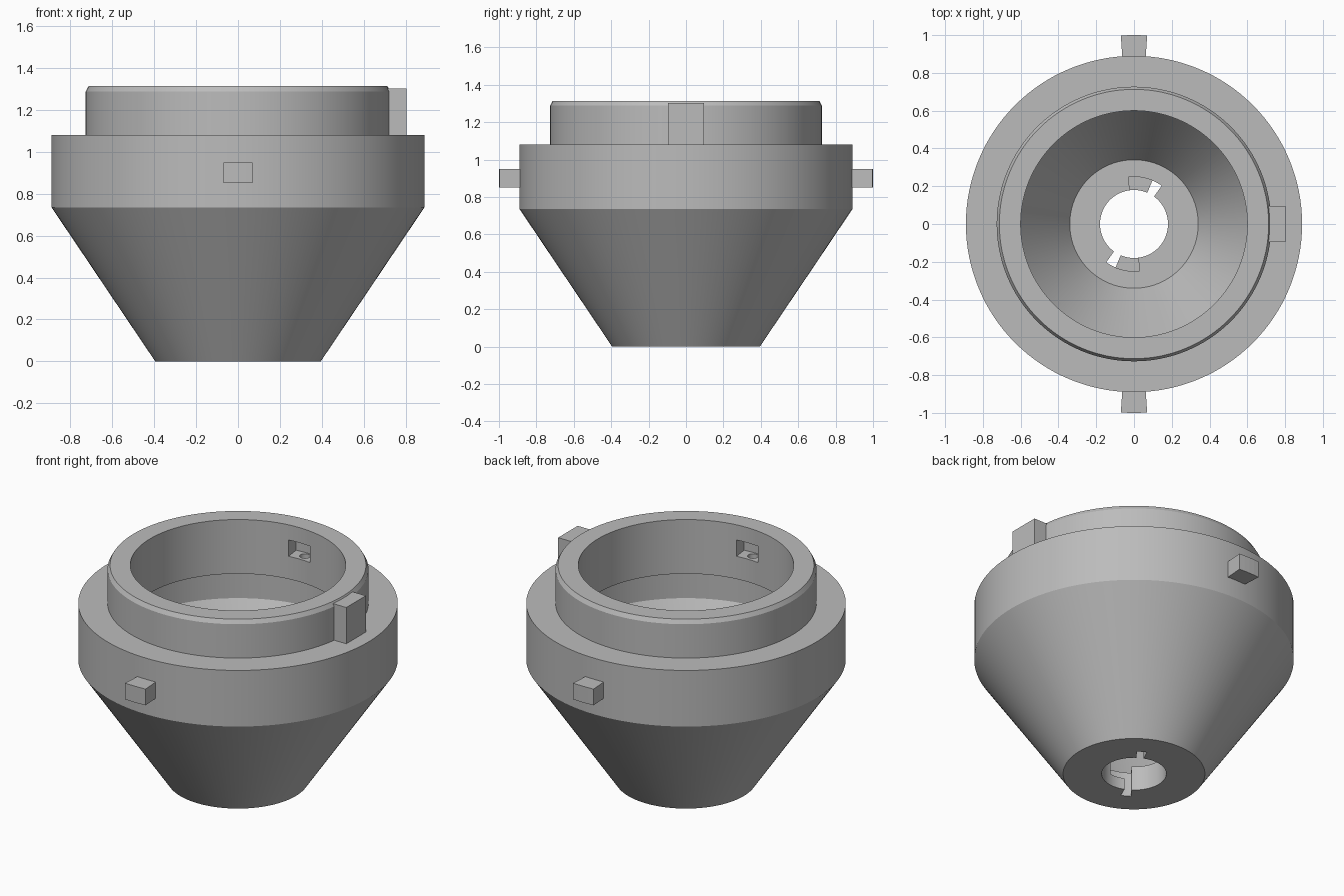
import bpy
import bmesh
from math import cos, sin, radians, tau

cube = bpy.data.objects.get("Cube")
if cube:
    bpy.data.objects.remove(cube, do_unlink=True)

grey = bpy.data.materials.new("light_grey")
grey.use_nodes = True
colour = (0.5, 0.5, 0.5, 1)
grey.diffuse_color = colour
grey.node_tree.nodes["Principled BSDF"].inputs["Base Color"].default_value = colour


def finish(name, bm):
    bmesh.ops.recalc_face_normals(bm, faces=bm.faces)
    mesh = bpy.data.meshes.new(name)
    bm.to_mesh(mesh)
    bm.free()
    mesh.materials.append(grey)
    obj = bpy.data.objects.new(name, mesh)
    bpy.context.collection.objects.link(obj)
    return obj


def activate(obj):
    bpy.ops.object.select_all(action='DESELECT')
    obj.select_set(True)
    bpy.context.view_layer.objects.active = obj


def lathe(name, profile, steps=128):
    """Revolve a closed (radius, height) profile around z."""
    bm = bmesh.new()
    verts = [bm.verts.new((r, 0, z)) for r, z in profile]
    edges = [bm.edges.new((verts[i - 1], v)) for i, v in enumerate(verts)]
    bmesh.ops.spin(bm, geom=verts + edges, cent=(0, 0, 0), axis=(0, 0, 1),
                   angle=tau, steps=steps, use_merge=True)
    bmesh.ops.remove_doubles(bm, verts=bm.verts, dist=1e-5)
    return finish(name, bm)


def prism(name, outline, z0, z1):
    """Extrude a flat outline from z0 to z1."""
    bm = bmesh.new()
    face = bm.faces.new([bm.verts.new((x, y, z0)) for x, y in outline])
    ext = bmesh.ops.extrude_face_region(bm, geom=[face])
    bmesh.ops.translate(bm, vec=(0, 0, z1 - z0),
                        verts=[g for g in ext["geom"] if isinstance(g, bmesh.types.BMVert)])
    return finish(name, bm)


def sector(name, r0, r1, a0, a1, z0, z1, steps):
    """Ring sector between two radii and two angles in degrees."""
    angles = [radians(a0 + (a1 - a0) * i / steps) for i in range(steps + 1)]
    outline = [(r1 * cos(a), r1 * sin(a)) for a in angles]
    outline += [(r0 * cos(a), r0 * sin(a)) for a in reversed(angles)]
    return prism(name, outline, z0, z1)


def cut(target, cutter):
    cutter.hide_render = True
    activate(target)
    mod = target.modifiers.new("cut", 'BOOLEAN')
    mod.operation = 'DIFFERENCE'
    mod.solver = 'EXACT'
    mod.object = cutter
    bpy.ops.object.modifier_apply(modifier=mod.name)
    bpy.data.objects.remove(cutter, do_unlink=True)


# Hollow funnel body with collar, chamfered neck and thick floor
body = lathe("funnel_body", [
    (0.395, 0), (0.89, 0.735), (0.89, 1.08), (0.727, 1.08),
    (0.727, 1.288), (0.713, 1.313),
    (0.6, 1.313), (0.6, 0.98), (0.75, 0.98), (0.75, 0.76),
    (0.34, 0.15), (0.18, 0.15), (0.18, 0)])

for turn, side in ((0, "back"), (180, "front")):
    # Bayonet entry slot and its locking recess in the floor
    cut(body, sector("recess_cutter", 0.1, 0.25, 54 + turn, 97 + turn, 0.07, 0.25, 43))
    cut(body, sector("entry_cutter", 0.1, 0.25, 54 + turn, 67 + turn, -0.1, 0.25, 13))

    # Pocket inside the neck, with a small hole down into the chamber
    cut(body, sector("pocket_cutter", 0.5, 0.69, 83 + turn, 97 + turn, 1.12, 1.22, 8))
    y = 0.65 * sin(radians(90 + turn))
    ring = [(0.03 * cos(tau * i / 24), y + 0.03 * sin(tau * i / 24)) for i in range(24)]
    cut(body, prism("pin_hole_cutter", ring, 0.9, 1.17))

    # Locking peg on the collar
    sector(side + "_peg", 0.87, 1.0, 86 + turn, 94 + turn, 0.85, 0.95, 4)

activate(body)
bpy.ops.object.shade_smooth_by_angle(angle=radians(20))

# Alignment key beside the neck
prism("alignment_key", [(0.71, -0.095), (0.803, -0.095), (0.803, 0.095), (0.71, 0.095)],
      1.07, 1.303)
